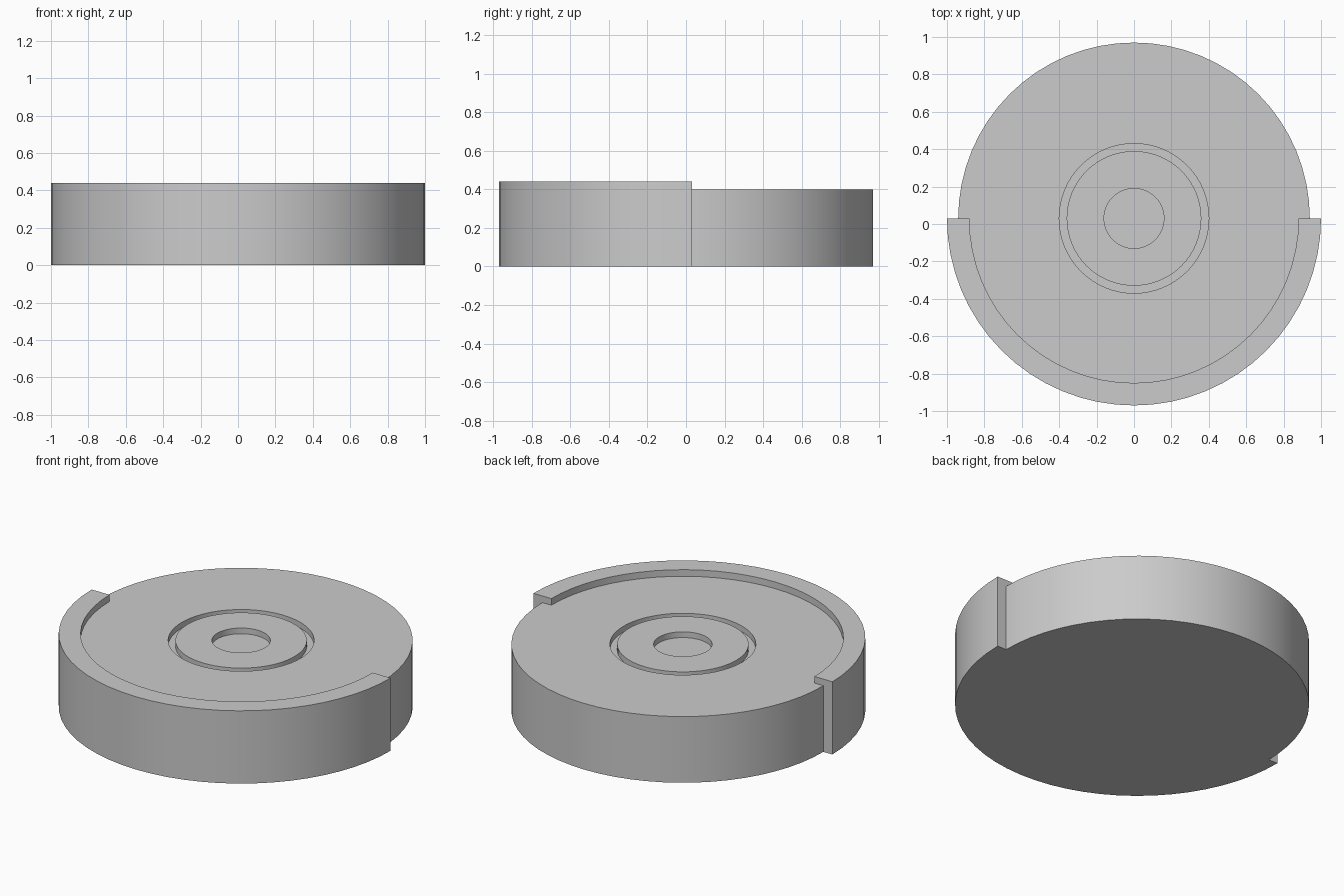
import bpy, bmesh
from math import pi, cos, sin, radians

if "Cube" in bpy.data.objects:
    bpy.data.objects.remove(bpy.data.objects["Cube"])

CENTRE_Y = 0.03
SEGMENTS = 64


def lathe(name, profile, start=0.0, sweep=2 * pi, closed=False):
    """Revolve an (r, z) profile about the vertical axis; cap partial sweeps."""
    full = sweep > 2 * pi - 1e-4
    steps = round(SEGMENTS * sweep / (2 * pi))
    rings = steps if full else steps + 1
    bm = bmesh.new()
    grid = []
    for i in range(rings):
        a = start + sweep * i / steps
        grid.append([bm.verts.new((r * cos(a), r * sin(a), z)) for r, z in profile])
    n = len(profile)
    for i in range(steps):
        a, b = grid[i], grid[(i + 1) % rings]
        for j in range(n if closed else n - 1):
            k = (j + 1) % n
            bm.faces.new((a[j], b[j], b[k], a[k]))
    if full:
        # end discs close the profile at top and bottom
        bm.faces.new([ring[0] for ring in grid])
        bm.faces.new([ring[-1] for ring in grid])
    else:
        bm.faces.new(grid[0])
        bm.faces.new(grid[-1])
    bmesh.ops.recalc_face_normals(bm, faces=bm.faces)
    mesh = bpy.data.meshes.new(name)
    bm.to_mesh(mesh)
    bm.free()
    obj = bpy.data.objects.new(name, mesh)
    obj.location.y = CENTRE_Y
    bpy.context.collection.objects.link(obj)
    bpy.ops.object.select_all(action='DESELECT')
    obj.select_set(True)
    bpy.context.view_layer.objects.active = obj
    bpy.ops.object.shade_smooth_by_angle(angle=radians(30))
    return obj


# Solid disc with a centre recess and a ring groove in its top
lathe("disc_body", [
    (0.16, 0.365), (0.16, 0.40),
    (0.36, 0.40), (0.36, 0.365), (0.40, 0.365), (0.40, 0.40),
    (0.94, 0.40), (0.94, 0.0),
])

# Front half rim: outer skirt plus a lip overlapping the top
lathe("front_rim", [
    (0.88, 0.40), (0.88, 0.44), (1.0, 0.44),
    (1.0, 0.0), (0.94, 0.0), (0.94, 0.40),
], start=pi, sweep=pi, closed=True)
